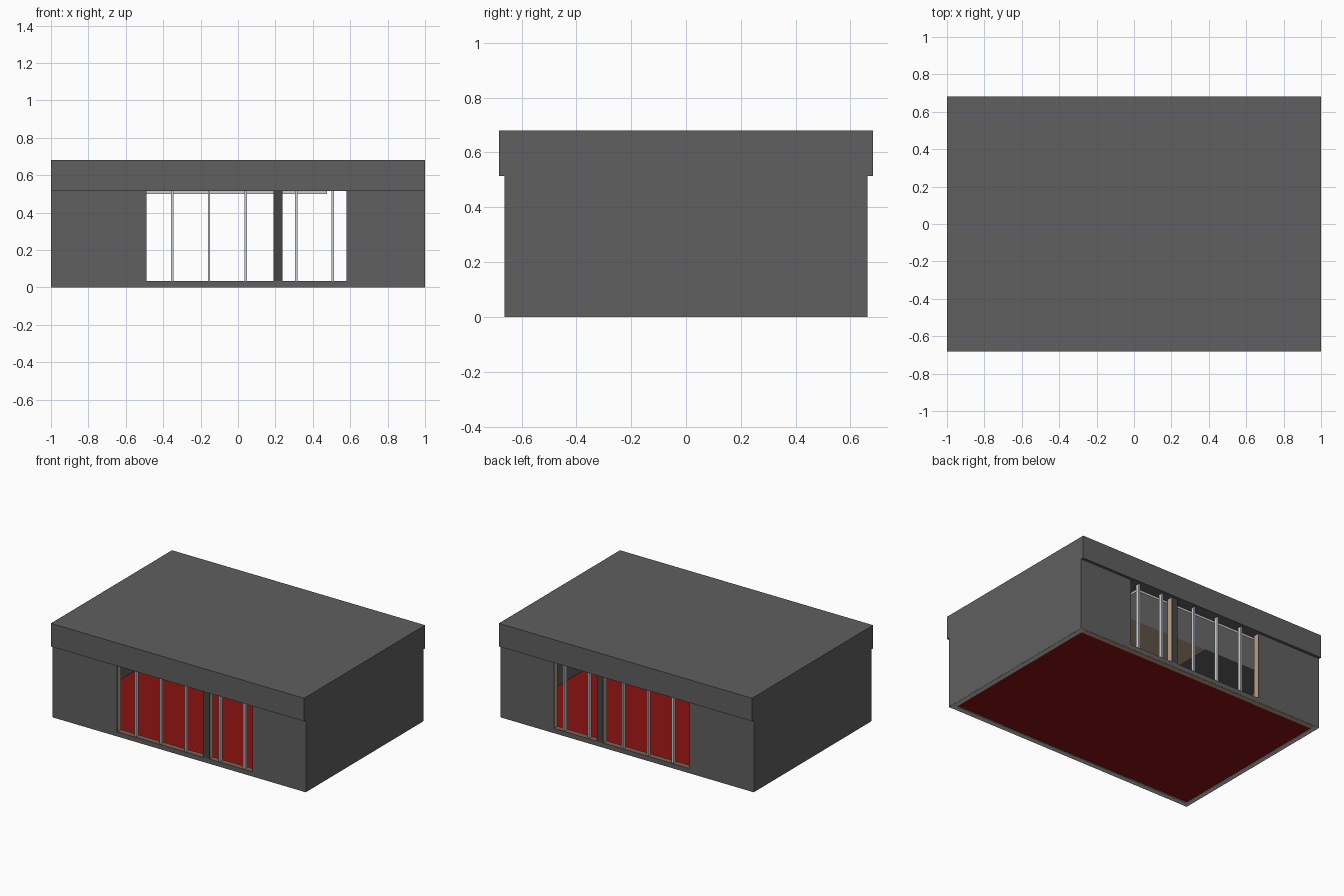
import bpy

if "Cube" in bpy.data.objects:
    bpy.data.objects.remove(bpy.data.objects["Cube"])


def material(name, rgb):
    m = bpy.data.materials.new(name)
    m.diffuse_color = (*rgb, 1)
    m.use_nodes = True
    m.node_tree.nodes["Principled BSDF"].inputs["Base Color"].default_value = m.diffuse_color
    return m


DARK = material("dark_cladding", (0.115, 0.115, 0.115))
POST = material("darker_post", (0.06, 0.06, 0.06))
RED = material("red_floor", (0.25, 0.006, 0.006))
TAN = material("tan_lining", (0.5, 0.36, 0.24))
BROWN = material("brown_sill", (0.2, 0.12, 0.08))
PALE = material("pale_metal", (0.6, 0.65, 0.68))


def box(name, x, y, z, mat=None):
    """Box from (min, max) ranges on each axis."""
    spans = (x, y, z)
    bpy.ops.mesh.primitive_cube_add(size=1, location=[(a + b) / 2 for a, b in spans])
    ob = bpy.context.object
    ob.name = name
    ob.scale = [abs(b - a) for a, b in spans]
    bpy.ops.object.transform_apply(location=False, rotation=False, scale=True)
    if mat:
        ob.data.materials.append(mat)
    return ob


TOP = 0.515          # wall height
SILL = 0.034
Y = 0.663            # outer wall face
T = 0.042            # wall thickness
SKIN = 0.006         # grey outer skin over the tan lining
OPEN = (-0.49, 0.58)

# Roof slab overhanging front and back
box("roof", (-1, 1), (-0.683, 0.683), (TOP, 0.68), DARK)

# Red floor, set between the walls
box("floor", (-0.965, 0.965), (-Y + 0.036, Y - 0.036), (0.004, 0.008), RED)

# Plain side walls, with a pale strip under the foot
for s, side in ((-1, "left"), (1, "right")):
    box(side + "_wall", sorted((s, s * 0.965)), (-Y, Y), (0.002, TOP), DARK)
    box(side + "_foot", sorted((s * 0.999, s * 0.965)), (-Y, Y), (0, 0.002))

# Front and back walls: solid ends, low sill, one post, slim mullions
pieces = [
    ("wall_left_part", (-0.965, OPEN[0]), (0.002, TOP), DARK, TAN),
    ("wall_right_part", (OPEN[1], 0.965), (0.002, TOP), DARK, TAN),
    ("sill", OPEN, (0.002, SILL), DARK, BROWN),
    ("post", (0.19, 0.238), (SILL, TOP), POST, TAN),
]
for s, side in ((-1, "front"), (1, "back")):
    for name, x, z, outer, inner in pieces:
        box(f"{side}_{name}_skin", x, sorted((s * Y, s * (Y - SKIN))), z, outer)
        box(f"{side}_{name}_lining", x, sorted((s * (Y - SKIN), s * (Y - T))), z, inner)
    box(side + "_foot", (-0.965, 0.965), sorted((s * (Y - 0.001), s * (Y - 0.036))),
        (0, 0.002), TAN if s > 0 else None)
    for i, x in enumerate((-0.352, -0.155, 0.042, 0.312, 0.506)):
        box(f"{side}_mullion_{i + 1}", (x - 0.006, x + 0.006),
            sorted((s * (Y - 0.008), s * (Y - 0.032))), (SILL, TOP), PALE)
    # Shallow suspended ceiling strip inside each long wall
    box(side + "_ceiling_panel", (-0.9, 0.475), sorted((s * 0.6, s * 0.3)), (0.5, TOP))

# Tan centre of the suspended ceiling
box("ceiling_centre_panel", (-0.35, 0.475), (-0.3, 0.3), (0.5, TOP), TAN)
